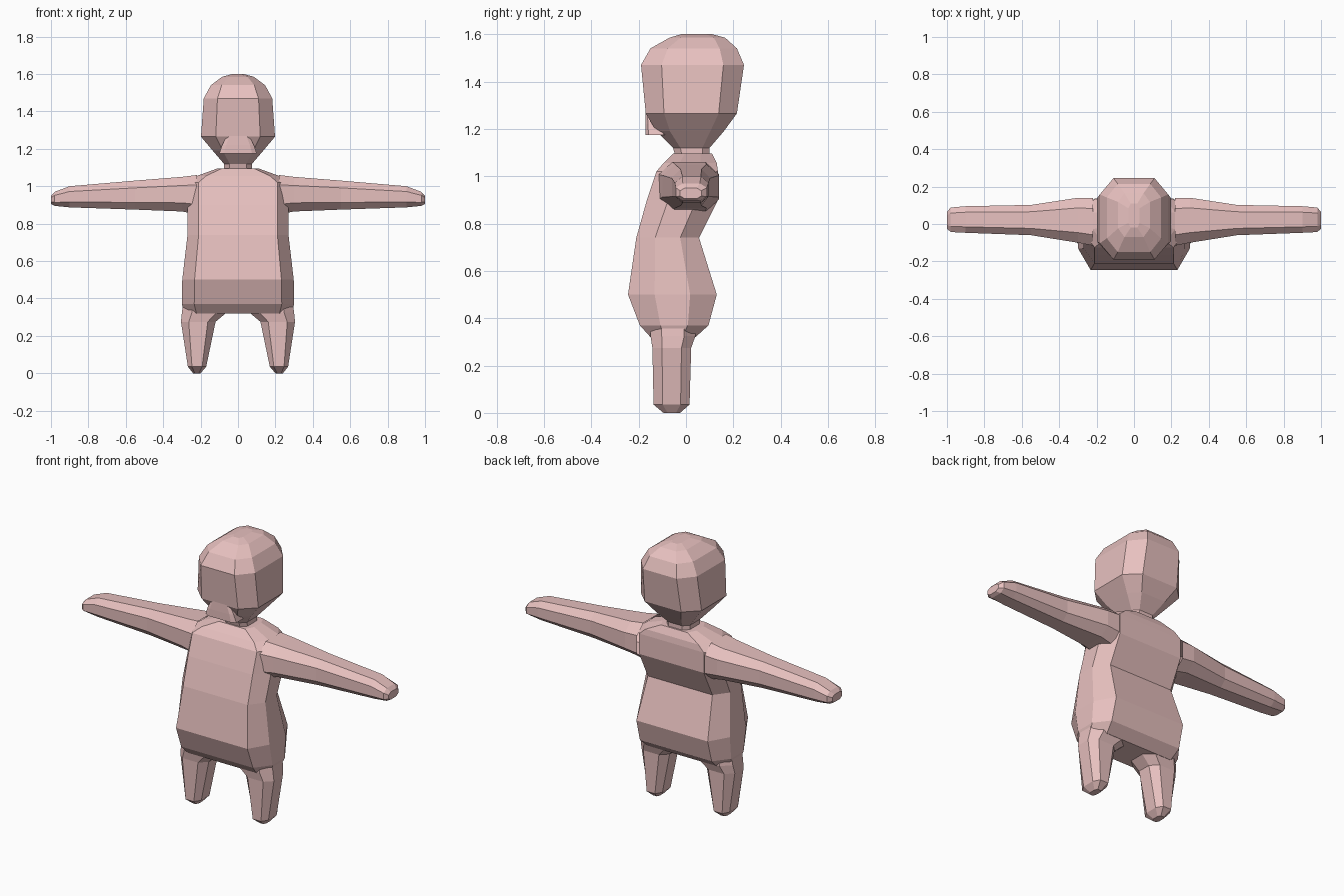
import bpy
import bmesh

skin = bpy.data.materials.new("skin")
skin.diffuse_color = (0.80, 0.53, 0.52, 1)


def loft(name, axis, rings, fu=0.7, fv=0.55, cap_start=True, mirror=False):
    """Loft chamfered 8-sided rings: (station, u min, u max, v min, v max).
    axis 'Z': u = x, v = y.  axis 'X': u = y, v = z."""
    bm = bmesh.new()
    loops = []
    for s, u0, u1, v0, v1 in rings:
        cu, cv, hu, hv = (u0 + u1) / 2, (v0 + v1) / 2, (u1 - u0) / 2, (v1 - v0) / 2
        loop = []
        for a, b in ((1, -fv), (1, fv), (fu, 1), (-fu, 1),
                     (-1, fv), (-1, -fv), (-fu, -1), (fu, -1)):
            u, v = cu + hu * a, cv + hv * b
            loop.append(bm.verts.new((u, v, s) if axis == 'Z' else (s, u, v)))
        loops.append(loop)
    for lo, hi in zip(loops, loops[1:]):
        for i in range(8):
            j = (i + 1) % 8
            bm.faces.new((lo[i], lo[j], hi[j], hi[i]))
    bm.faces.new(loops[-1])
    if cap_start:
        bm.faces.new(loops[0][::-1])
    if cap_start:
        bmesh.ops.recalc_face_normals(bm, faces=bm.faces)
    me = bpy.data.meshes.new(name)
    bm.to_mesh(me)
    bm.free()
    me.materials.append(skin)
    ob = bpy.data.objects.new(name, me)
    bpy.context.collection.objects.link(ob)
    if mirror:
        mod = ob.modifiers.new("mirror", 'MIRROR')
        mod.use_clip = True
    return ob


# Torso with round belly, narrow waist at the back and sloping shoulders
loft("torso", 'Z', [
    (0.32, -0.285, 0.285, -0.15, 0.04),
    (0.37, -0.300, 0.300, -0.195, 0.095),
    (0.50, -0.298, 0.298, -0.245, 0.13),
    (0.74, -0.270, 0.270, -0.21, 0.055),
    (0.90, -0.270, 0.270, -0.165, 0.135),
    (1.02, -0.270, 0.270, -0.125, 0.135),
    (1.055, -0.220, 0.220, -0.095, 0.13),
    (1.095, -0.110, 0.110, -0.055, 0.11),
], fu=0.78, fv=0.4)

# Head, flaring out of the short neck
loft("head", 'Z', [
    (1.085, -0.075, 0.075, -0.045, 0.10),
    (1.12, -0.075, 0.075, -0.055, 0.10),
    (1.19, -0.135, 0.135, -0.125, 0.16),
    (1.265, -0.198, 0.198, -0.17, 0.215),
    (1.47, -0.183, 0.183, -0.19, 0.245),
    (1.54, -0.145, 0.145, -0.15, 0.215),
    (1.585, -0.085, 0.085, -0.07, 0.165),
    (1.60, -0.030, 0.030, -0.02, 0.11),
], fu=0.6, fv=0.6, cap_start=False)

# Small chin wedge at the front of the face
loft("chin", 'Z', [
    (1.175, -0.10, 0.10, -0.172, -0.08),
    (1.22, -0.085, 0.085, -0.172, -0.10),
    (1.28, -0.055, 0.055, -0.17, -0.12),
], fu=0.75, fv=0.7)

# Arms, tapering to blunt ends
loft("arms", 'X', [
    (0.22, -0.115, 0.14, 0.85, 1.06),
    (0.30, -0.100, 0.14, 0.865, 1.05),
    (0.55, -0.060, 0.102, 0.875, 1.03),
    (0.90, -0.047, 0.095, 0.887, 1.0),
    (0.98, -0.043, 0.088, 0.895, 0.97),
    (1.00, -0.025, 0.065, 0.905, 0.95),
], fu=0.55, fv=0.5, cap_start=False, mirror=True)

# Short stubby legs
loft("legs", 'Z', [
    (0.00, 0.200, 0.240, -0.095, -0.025),
    (0.035, 0.170, 0.268, -0.137, 0.015),
    (0.275, 0.120, 0.305, -0.142, 0.022),
    (0.325, 0.060, 0.300, -0.150, 0.04),
    (0.36, 0.060, 0.295, -0.150, 0.04),
], fu=0.55, fv=0.5, mirror=True)
